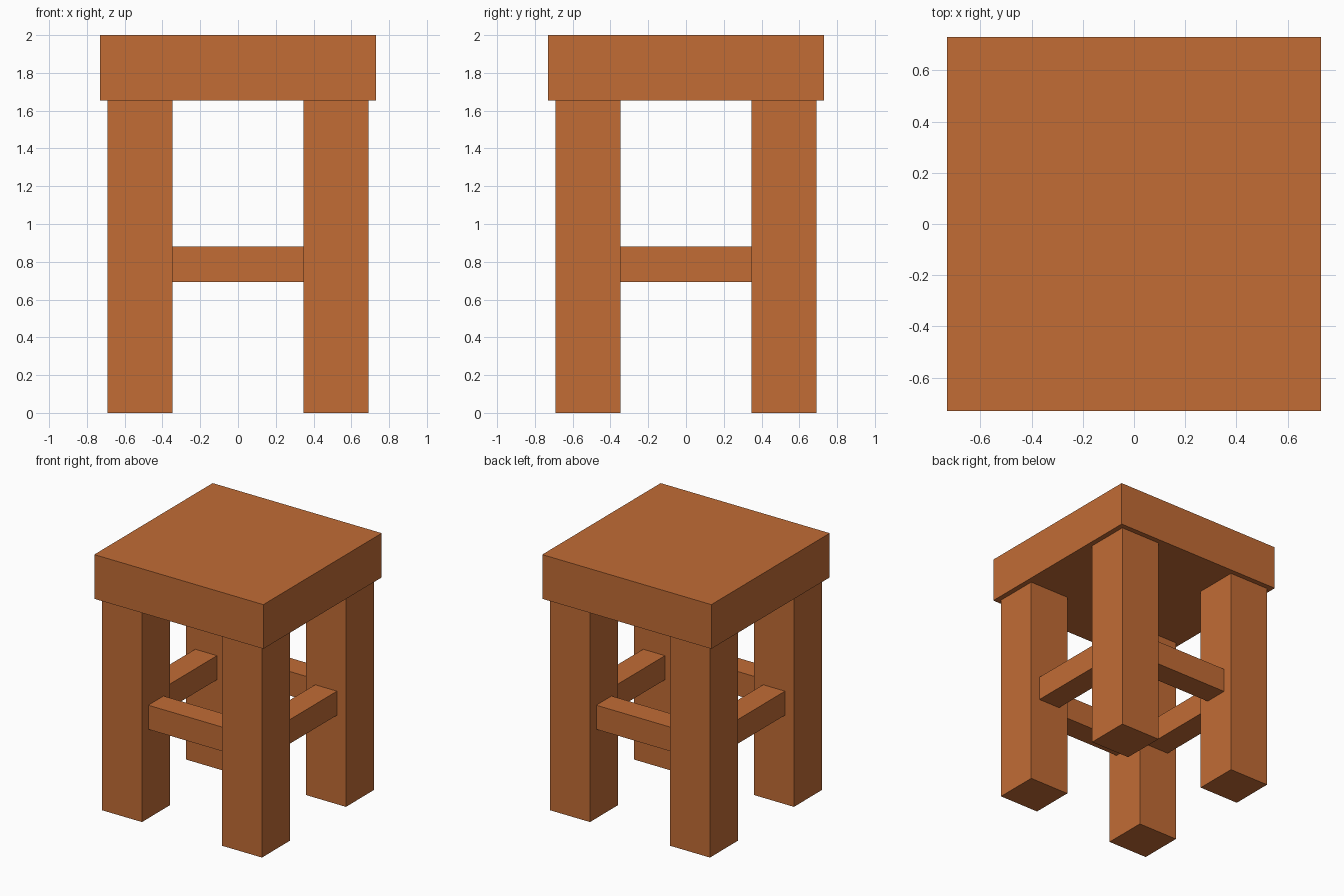
import bpy

if "Cube" in bpy.data.objects:
    bpy.data.objects.remove(bpy.data.objects["Cube"])

wood = bpy.data.materials.new("warm brown wood")
wood.diffuse_color = (0.539, 0.150, 0.036, 1)
wood.use_nodes = True
wood.node_tree.nodes["Principled BSDF"].inputs["Base Color"].default_value = wood.diffuse_color


def box(name, lo, hi):
    """Axis-aligned box between two corners."""
    centre = [(a + b) / 2 for a, b in zip(lo, hi)]
    bpy.ops.mesh.primitive_cube_add(size=1, location=centre)
    ob = bpy.context.object
    ob.name = name
    ob.scale = [b - a for a, b in zip(lo, hi)]
    bpy.ops.object.transform_apply(location=False, rotation=False, scale=True)
    ob.data.materials.append(wood)
    return ob


SEAT, SEAT_Z, TOP = 0.73, 1.655, 2.0
IN, OUT = 0.346, 0.69            # inner and outer leg faces
MID, HALF = (IN + OUT) / 2, 0.094
RUNG_Z = (0.694, 0.882)

# Seat
box("seat", (-SEAT, -SEAT, SEAT_Z), (SEAT, SEAT, TOP))

# Legs
for sy, fb in ((-1, "front"), (1, "back")):
    for sx, lr in ((-1, "left"), (1, "right")):
        xs, ys = sorted((sx * IN, sx * OUT)), sorted((sy * IN, sy * OUT))
        box(f"{fb}_{lr}_leg", (xs[0], ys[0], 0), (xs[1], ys[1], SEAT_Z))

# Rungs between the legs
for s, fb, lr in ((-1, "front", "left"), (1, "back", "right")):
    a, b = s * MID - HALF, s * MID + HALF
    box(f"{fb}_rung", (-IN, a, RUNG_Z[0]), (IN, b, RUNG_Z[1]))
    box(f"{lr}_rung", (a, -IN, RUNG_Z[0]), (b, IN, RUNG_Z[1]))
